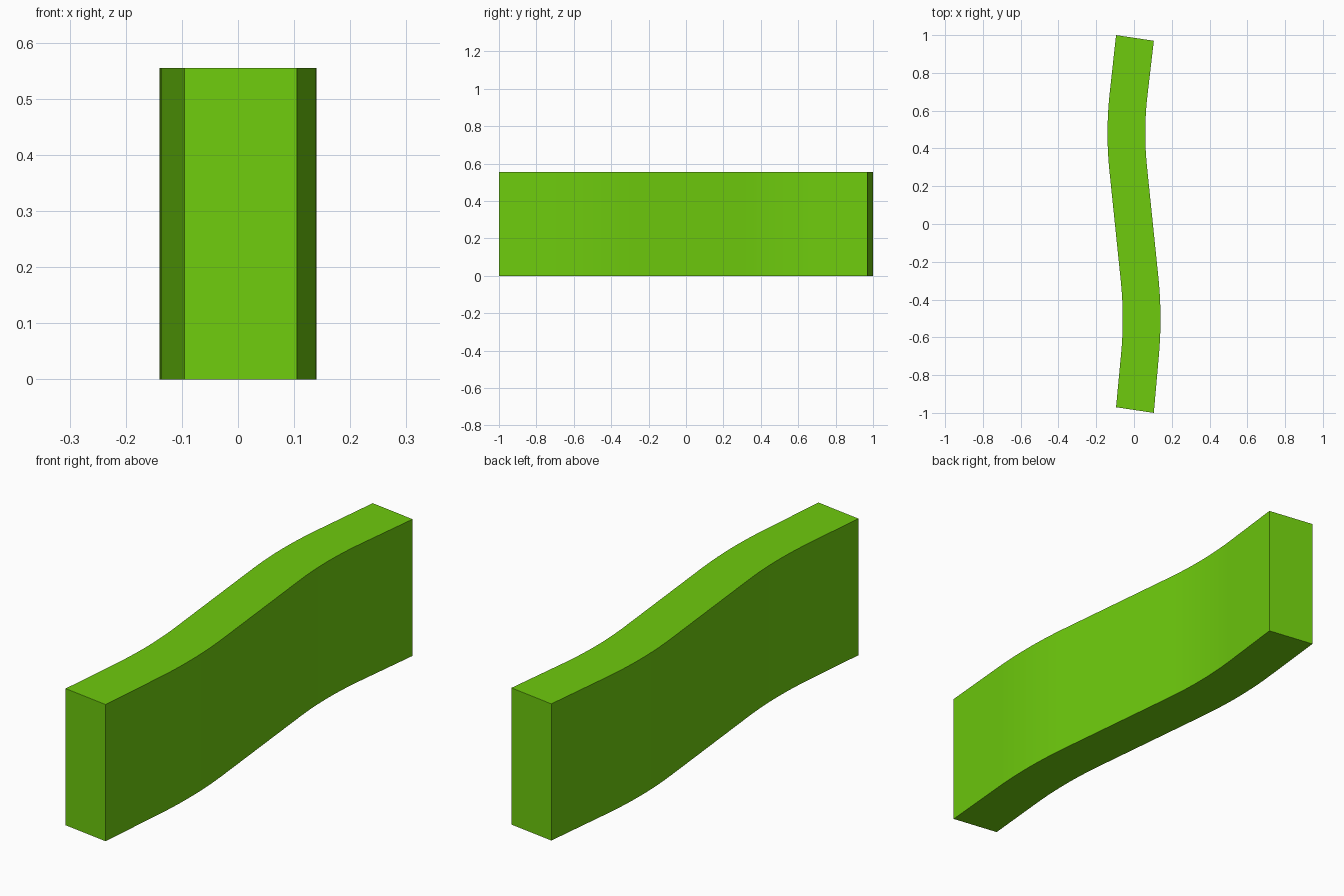
import bpy, bmesh
from mathutils import Vector

if "Cube" in bpy.data.objects:
    bpy.data.objects.remove(bpy.data.objects["Cube"])

HEIGHT, HALF, STEPS = 0.555, 0.1, 10


def bend(a, b, c, reach=0.2):
    """Rounded corner at b between the straight runs a-b and b-c."""
    p = b + (a - b).normalized() * reach
    q = b + (c - b).normalized() * reach
    return [p * (1 - t) ** 2 + b * 2 * t * (1 - t) + q * t ** 2
            for t in (i / STEPS for i in range(STEPS + 1))]


# Centre line: three straight runs joined by two soft bends
start, v1, v2, end = [Vector(p) for p in
                      ((0.005, -0.985), (0.05, -0.49), (-0.051, 0.49), (0.005, 0.985))]
path = [start] + bend(start, v1, v2) + bend(v1, v2, end) + [end]

# Offset both ways to get the two sides
right, left = [], []
for i, p in enumerate(path):
    d = (path[min(i + 1, len(path) - 1)] - path[max(i - 1, 0)]).normalized()
    n = Vector((d.y, -d.x)) * HALF
    if i in (0, len(path) - 1):
        n = Vector((HALF, -0.015))
    right.append(p + n)
    left.append(p - n)

# Wavy wall: outline extruded upwards
bm = bmesh.new()
face = bm.faces.new([bm.verts.new((p.x, p.y, 0)) for p in right + left[::-1]])
top = bmesh.ops.extrude_face_region(bm, geom=[face], use_keep_orig=True)
bmesh.ops.translate(bm, vec=(0, 0, HEIGHT),
                    verts=[g for g in top["geom"] if isinstance(g, bmesh.types.BMVert)])
bmesh.ops.recalc_face_normals(bm, faces=bm.faces)
mesh = bpy.data.meshes.new("wavy_wall")
bm.to_mesh(mesh)
bm.free()
wall = bpy.data.objects.new("wavy_wall", mesh)
bpy.context.collection.objects.link(wall)

# Green material
green = bpy.data.materials.new("green")
green.diffuse_color = (0.156, 0.597, 0.004, 1)
green.use_nodes = True
green.node_tree.nodes["Principled BSDF"].inputs["Base Color"].default_value = green.diffuse_color
mesh.materials.append(green)

bpy.context.view_layer.objects.active = wall
wall.select_set(True)
bpy.ops.object.shade_smooth_by_angle()
